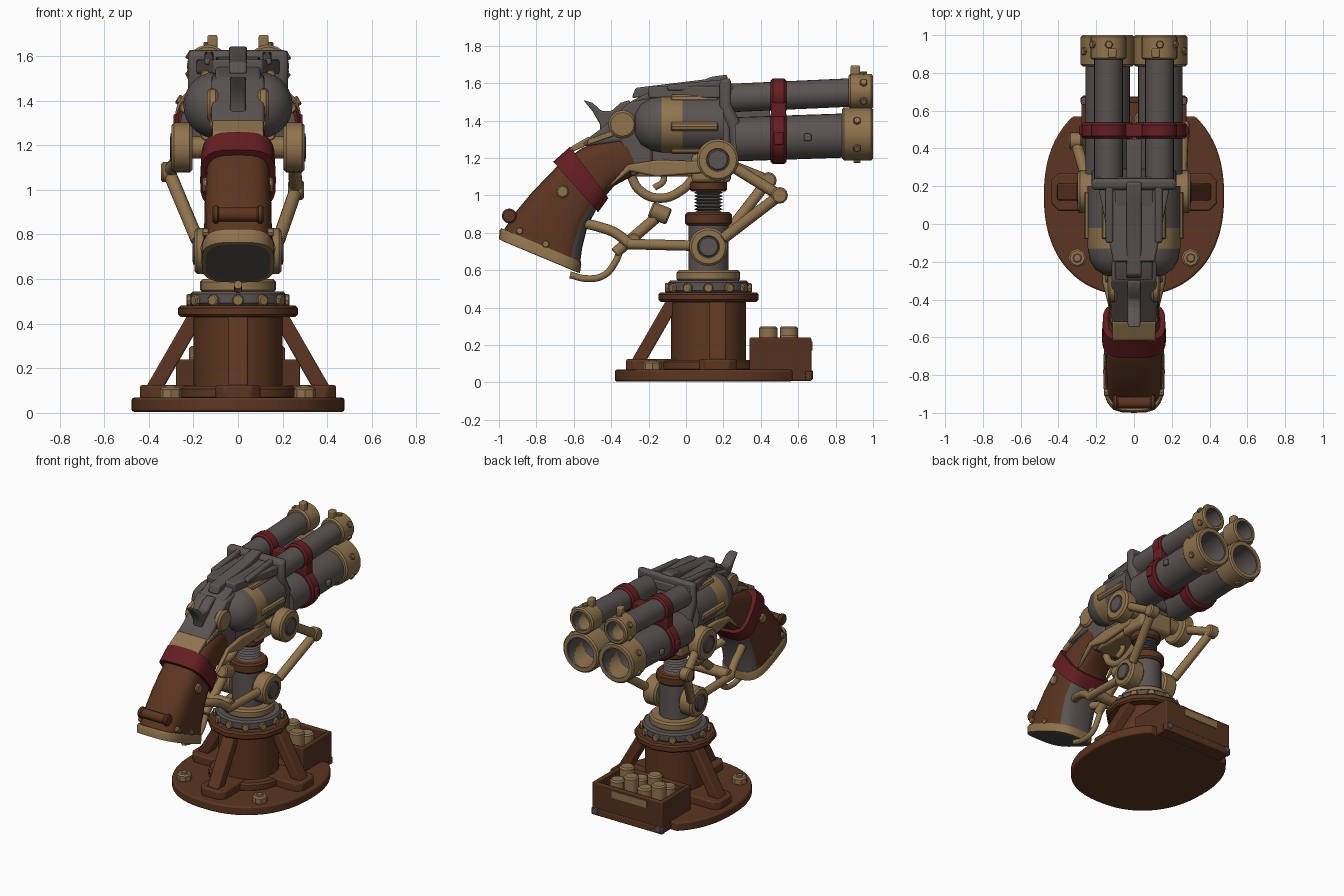
import bpy, bmesh
from math import cos, sin, pi, radians, copysign
from mathutils import Vector

old = bpy.data.objects.get("Cube")
if old:
    bpy.data.objects.remove(old)


def material(name, rgb):
    m = bpy.data.materials.new(name)
    m.use_nodes = True
    m.diffuse_color = (*rgb, 1)
    m.node_tree.nodes["Principled BSDF"].inputs["Base Color"].default_value = (*rgb, 1)
    return m


GRAY = material("gunmetal", (.104, .089, .084))
TAN = material("aged brass", (.28, .173, .077))
WOOD = material("brown wood", (.108, .036, .015))
DARK = material("dark wood", (.09, .031, .014))
RED = material("dark red", (.13, .013, .016))


def power(v, e):
    return copysign(abs(v) ** e, v)


def finish(name, bm, mats, rule=None, bevel=0):
    bmesh.ops.remove_doubles(bm, verts=bm.verts, dist=1e-5)
    bmesh.ops.recalc_face_normals(bm, faces=bm.faces)
    for f in bm.faces:
        f.smooth = True
        if rule:
            f.material_index = int(rule(f.calc_center_median(), f.normal))
    me = bpy.data.meshes.new(name)
    bm.to_mesh(me)
    bm.free()
    me.set_sharp_from_angle(angle=radians(35))
    for m in mats:
        me.materials.append(m)
    ob = bpy.data.objects.new(name, me)
    bpy.context.collection.objects.link(ob)
    if bevel:
        b = ob.modifiers.new("bevel", 'BEVEL')
        b.width, b.segments = bevel, 2


def skin(bm, rings, caps=True):
    rings = [[bm.verts.new(p) for p in r] for r in rings]
    n = len(rings[0])
    for a, b in zip(rings, rings[1:]):
        for i in range(n):
            bm.faces.new((a[i], a[(i + 1) % n], b[(i + 1) % n], b[i]))
    if caps:
        bm.faces.new(rings[0])
        bm.faces.new(rings[-1])


def lathe(name, prof, origin, axis, *mats, seg=28, rule=None):
    """Turn (radius, distance) pairs about an axis."""
    q = Vector((0, 0, 1)).rotation_difference(Vector(axis).normalized())
    bm = bmesh.new()
    skin(bm, [[Vector(origin) + q @ Vector((r * cos(2 * pi * i / seg), r * sin(2 * pi * i / seg), t))
               for i in range(seg)] for r, t in prof], caps=False)
    finish(name, bm, mats, rule)


def rod(name, a, b, r, mat, seg=20):
    d = Vector(b) - Vector(a)
    L, c = d.length, min(r * .2, .012)
    lathe(name, [(0, 0), (r - c, 0), (r, c), (r, L - c), (r - c, L), (0, L)], a, d, mat, seg=seg)


def prism(name, pts, lo, hi, axis, mat, bevel=.01):
    """Extrude a flat outline along x (outline y,z) or z (outline x,y)."""
    bm = bmesh.new()
    skin(bm, [[(h, u, v) if axis == 'x' else (u, v, h) for u, v in pts] for h in (lo, hi)])
    finish(name, bm, [mat], bevel=bevel)


def box(name, x, y, z, mat, bevel=.008):
    prism(name, [(x[0], y[0]), (x[1], y[0]), (x[1], y[1]), (x[0], y[1])], *z, 'z', mat, bevel)


def loft(name, sections, *mats, rule=None, n=28):
    """Rounded sections spanning back point to front point, with a half width."""
    bm, rings = bmesh.new(), []
    for back, front, w in sections:
        b, f = Vector((0, *back)), Vector((0, *front))
        rings.append([(b + f) / 2 + (f - b) / 2 * power(cos(2 * pi * i / n), .6)
                      + Vector((w * power(sin(2 * pi * i / n), .6), 0, 0)) for i in range(n)])
    skin(bm, rings)
    finish(name, bm, mats, rule)


def tube(name, pts, r, mat):
    cu = bpy.data.curves.new(name, 'CURVE')
    cu.dimensions, cu.bevel_depth, cu.bevel_resolution, cu.use_fill_caps = '3D', r, 3, True
    sp = cu.splines.new('BEZIER')
    sp.bezier_points.add(len(pts) - 1)
    for bp, p in zip(sp.bezier_points, pts):
        bp.co = p
        bp.handle_left_type = bp.handle_right_type = 'AUTO'
    cu.materials.append(mat)
    bpy.context.collection.objects.link(bpy.data.objects.new(name, cu))


# Base: oval disc cut straight at the back, drum and three braced feet
CY = .12
oval = [(.477 * power(cos(2 * pi * i / 72), .88), .15 + .53 * power(sin(2 * pi * i / 72), .88)) for i in range(72)]
prism("base_disc", [p for p in oval if p[1] < .575], .005, .068, 'z', WOOD)
rod("drum_foot", (0, CY, .06), (0, CY, .12), .26, WOOD, 32)
rod("drum", (0, CY, .1), (0, CY, .44), .2, WOOD, 16)
rod("drum_cap", (0, CY, .43), (0, CY, .482), .268, WOOD, 12)
for name, d in (("left", Vector((1, 0, 0))), ("right", Vector((-1, 0, 0))), ("front", Vector((0, -1, 0)))):
    side = Vector((-d.y, d.x, 0))
    c = Vector((0, .17 if d.x else CY, 0))
    foot = [c + d * a + side * b for a, b in ((.15, -.1), (.4, -.1), (.44, -.06), (.44, .06), (.4, .1), (.15, .1))]
    prism(name + "_foot", [p.xy for p in foot], .06, .125, 'z', WOOD)
    bm = bmesh.new()
    skin(bm, [[c + d * a + side * h + Vector((0, 0, z))
               for a, z in ((.33, .12), (.41, .12), (.22, .45), (.14, .45))] for h in (-.045, .045)])
    finish(name + "_strut", bm, [WOOD], bevel=.008)
for s in (-1, 1):
    rod("base_nut", (.3 * s, -.18, .06), (.3 * s, -.18, .115), .05, TAN, 8)
    rod("base_bolt", (.3 * s, -.18, .1), (.3 * s, -.18, .122), .024, TAN, 8)

# Ammunition crate with canisters
box("crate_floor", (-.26, .26), (.35, .66), (.008, .1), WOOD)
for y in (.34, .64):
    box("crate_wall", (-.278, .278), (y, y + .03), (.008, .24), DARK)
    box("crate_rail", (-.282, .282), (y - .004, y + .034), (.008, .06), WOOD)
for s in (-1, 1):
    box("crate_end", (.263 * s - .015, .263 * s + .015), (.35, .66), (.008, .24), DARK)
    rod("crate_knob", (.25 * s, .66, .04), (.25 * s, .68, .04), .025, GRAY, 8)
box("crate_label", (-.16, .12), (.668, .675), (.17, .22), TAN, 0)
for i in range(4):
    for y in (.44, .55):
        x = -.17 + .11 * i
        rod("canister", (x, y, .08), (x, y, .25 + .05 * ((i + (y > .5)) % 2)), .05, TAN, 14)

# Swivel column
rod("bolt_ring", (0, CY, .48), (0, CY, .545), .215, GRAY, 32)
for i in range(12):
    a = 2 * pi * i / 12
    p = Vector((.2 * cos(a), CY + .2 * sin(a), .505))
    rod("ring_bolt", p, p + Vector((.032 * cos(a), .032 * sin(a), 0)), .027, TAN, 8)
rod("swivel_ring", (0, CY, .54), (0, CY, .6), .17, TAN, 28)
rod("pillar", (0, CY, .58), (0, CY, .86), .107, GRAY)
rod("pillar_collar", (0, CY, .84), (0, CY, .91), .125, WOOD)
lathe("spring", [(.058 + .02 * (i % 2), .9 + i * .0088) for i in range(15)], (0, CY, 0), (0, 0, 1), GRAY)
rod("upper_collar", (0, CY, 1.02), (0, CY, 1.08), .1, WOOD)
box("cradle", (-.13, .13), (.03, .24), (1.07, 1.22), TAN, .02)
rod("upper_axle", (-.28, .17, 1.19), (.28, .17, 1.19), .05, TAN)
rod("lower_axle", (-.19, CY, .725), (.19, CY, .725), .05, GRAY)

# Pivots and elevation arms
for s, elbow in ((1, (.26, .5, 1.0)), (-1, (-.31, .44, 1.08))):
    rod("upper_pivot", (.205 * s, .17, 1.19), (.298 * s, .17, 1.19), .112, TAN)
    rod("upper_pivot_hub", (.29 * s, .17, 1.19), (.304 * s, .17, 1.19), .062, GRAY)
    rod("lower_pivot", (.09 * s, CY, .725), (.195 * s, CY, .725), .103, TAN)
    rod("lower_pivot_hub", (.19 * s, CY, .725), (.203 * s, CY, .725), .06, GRAY)
    e = Vector(elbow)
    rod("upper_arm", (.25 * s, .24, 1.16), e, .03, TAN, 12)
    rod("lower_arm", e, (.18 * s, .2, .77), .03, TAN, 12)
    rod("elbow", e - Vector((.035, 0, 0)), e + Vector((.035, 0, 0)), .045, TAN, 12)
    rod("steering_rod", (.14 * s, .08, .73), (.14 * s, -.32, .74), .028, TAN, 12)
    tube("steering_link", [(.14 * s, -.3, .74), (.12 * s, -.38, .8), (.1 * s, -.46, .83), (.07 * s, -.54, .85)], .028, TAN)

# Steering handle
rod("handle_bar", (-.15, -.28, .76), (.15, -.28, .76), .038, TAN, 12)
rod("handle_lever", (0, -.16, .88), (0, -.38, .69), .03, TAN, 12)
rod("handle_grip", (0, -.09, .885), (0, -.19, .925), .045, TAN, 12)
tube("handle_hook", [(0, -.35, .71), (0, -.38, .64), (0, -.44, .572), (0, -.53, .555), (0, -.62, .575)], .019, TAN)

# Barrels, muzzle caps and red clamps
for s in (-1, 1):
    for tier, x, r, z0, z1, cr, cz, cy, y0, grow in (
            ("lower", .14, .118, 1.3, 1.325, .142, 1.329, .835, .265, .022),
            ("upper", .135, .076, 1.52, 1.555, .094, 1.556, .87, .22, .017)):
        a, b = Vector((x * s, y0, z0)), Vector((x * s, .992, z1))
        d, ri = b - a, r * .86
        L = d.length
        lathe(tier + "_barrel", [(0, 0), (r, 0), (r, L), (ri, L), (ri, L - .3), (0, L - .3)], a, d, GRAY)
        w = 1 - cy
        lathe(tier + "_muzzle_cap", [(ri, 0), (cr - .01, 0), (cr, .01), (cr, w - .01), (cr - .01, w),
                                     (r * .9, w), (ri, 0)], (x * s, cy, cz), (0, 1, 0), TAN)
        for k in range(6):
            u = Vector((cos(k * pi / 3 + .5), 0, sin(k * pi / 3 + .5)))
            p = Vector((x * s, cy + .08, cz)) + u * (cr - .005)
            if abs(p.x) > .08:
                rod("cap_stud", p, p + u * .018, .022, TAN, 6)
        m = a + d * ((.495 - a.y) / d.y)
        rod(tier + "_clamp", m - Vector((0, .042, 0)), m + Vector((0, .042, 0)), r + grow, RED, 28)
    box("clamp_link", (.135 * s - .085, .135 * s + .085), (.455, .535), (1.36, 1.5), RED)
    box("clamp_lug", (.275 * s - .015, .275 * s + .015), (.47, .52), (1.27, 1.34), RED)
    box("barrel_stud", (.265 * s - .015, .265 * s + .015), (.63, .67), (1.29, 1.33), GRAY)
    box("front_sight", (.115 * s - .022, .115 * s + .022), (.88, .93), (1.63, 1.695), TAN)
box("clamp_bridge", (-.08, .08), (.46, .53), (1.27, 1.54), RED)
box("barrel_spine", (-.04, .04), (.18, .45), (1.28, 1.5), GRAY)

# Twin cylinders with brass sleeves
for s in (-1, 1):
    lathe("cylinder", [(0, 0), (.06, .008), (.11, .04), (.14, .09), (.15, .15), (.15, .26), (.15, .48), (0, .48)],
          (.095 * s, -.28, 1.38), (0, 1, 0), GRAY, TAN,
          rule=lambda c, n: c.x * s > .1 and -.13 < c.y < -.02)
    for k in (-70, -5, 70):
        a = radians(k)
        x, z = s * (.095 + .142 * cos(a)), 1.38 + .142 * sin(a)
        rod("cylinder_rib", (x, -.08, z), (x, .17, z), .026, TAN, 10)

# Frame, top cover and sight rail
prism("receiver", [(-.3, 1.5), (-.2, 1.55), (.22, 1.6), (.24, 1.2), (.1, 1.16), (-.25, 1.14)], -.1, .1, 'x', GRAY)
prism("rear_frame", [(-.56, 1.26), (-.55, 1.285), (-.45, 1.36), (-.3, 1.5), (-.18, 1.52), (-.18, 1.15), (-.29, 1.1),
                     (-.32, 1.2), (-.35, 1.29)], -.118, .118, 'x', GRAY, .015)
prism("tang_end", [(-.625, 1.225), (-.615, 1.26), (-.52, 1.315), (-.5, 1.28)], -.115, .115, 'x', TAN, .008)
prism("top_cover", [(-.2, .25), (.2, .25), (.11, -.2), (-.11, -.2)], 1.52, 1.585, 'z', GRAY)
prism("sight_rail", [(-.29, 1.52), (-.27, 1.575), (.1, 1.62), (.14, 1.635), (.22, 1.645), (.23, 1.57)], -.04, .04, 'x', GRAY)
for s in (-1, 1):
    prism("cover_ridge", [(-.1, 1.56), (-.1, 1.59), (.2, 1.62), (.2, 1.56)], .13 * s - .02, .13 * s + .02, 'x', GRAY)
    rod("hammer_pivot", (.09 * s, -.34, 1.38), (.138 * s, -.34, 1.38), .075, TAN, 16)
    prism("frame_trim", [(-.44, 1.02), (-.3, 1.13), (-.16, 1.1), (.1, 1.12), (.15, 1.18), (-.15, 1.19), (-.31, 1.165)],
          .124 * s - .015, .124 * s + .015, 'x', TAN)
    prism("tang_trim", [(-.53, 1.27), (-.52, 1.3), (-.38, 1.35), (-.38, 1.32)], .105 * s - .02, .105 * s + .02, 'x', TAN, .005)
prism("barrel_bracket", [(.18, 1.62), (.24, 1.63), (.24, 1.49), (.29, 1.39), (.29, 1.22), (.24, 1.22), (.23, 1.36),
                         (.18, 1.47)], -.225, .225, 'x', GRAY, .02)
prism("hammer", [(-.55, 1.51), (-.5, 1.495), (-.45, 1.45), (-.4, 1.45), (-.35, 1.495), (-.3, 1.51), (-.28, 1.38),
                 (-.46, 1.29), (-.46, 1.38), (-.5, 1.45)], -.035, .035, 'x', GRAY)

# Trigger and guard
tube("trigger_guard", [(0, -.3, 1.12), (0, -.25, 1.03), (0, -.14, .985), (0, -.02, 1.03), (0, .06, 1.12)], .026, TAN)
tube("trigger", [(0, -.13, 1.14), (0, -.12, 1.08), (0, -.17, 1.04)], .018, TAN)
box("frame_underside", (-.1, .1), (-.28, .1), (1.1, 1.18), TAN, .015)

# Grip with metal front strap, red band and brass butt
loft("grip", [((-.34, 1.32), (-.25, 1.12), .12), ((-.46, 1.295), (-.32, 1.085), .127),
              ((-.56, 1.25), (-.385, 1.05), .134), ((-.68, 1.165), (-.46, .96), .142),
              ((-.82, 1.02), (-.525, .84), .15), ((-.92, .9), (-.555, .72), .152), ((-.99, .79), (-.57, .61), .152)],
     WOOD, GRAY, rule=lambda c, n: c.z < .93 and n.y > .5 and c.y > -.62)
loft("grip_band", [((-.62, 1.26), (-.415, .985), .165), ((-.71, 1.18), (-.47, .91), .17)], RED)
loft("butt_trim", [((-.988, .825), (-.562, .645), .155), ((-.997, .812), (-.56, .632), .163),
                   ((-1, .765), (-.567, .585), .163), ((-.98, .755), (-.585, .59), .145)], TAN, GRAY,
     rule=lambda c, n: abs(c.x) < .01 and n.z < -.8)
rod("grip_bar", (-.11, -.945, .89), (.11, -.945, .89), .032, WOOD, 12)
for s in (-1, 1):
    rod("grip_bar_end", (.085 * s, -.945, .89), (.115 * s, -.945, .89), .04, WOOD, 12)
    for y, z, r in ((-.89, .81, .02), (-.75, .74, .02), (-.66, 1.02, .035)):
        rod("grip_stud", (.13 * s, y, z), (.16 * s, y, z), r, TAN, 8)
